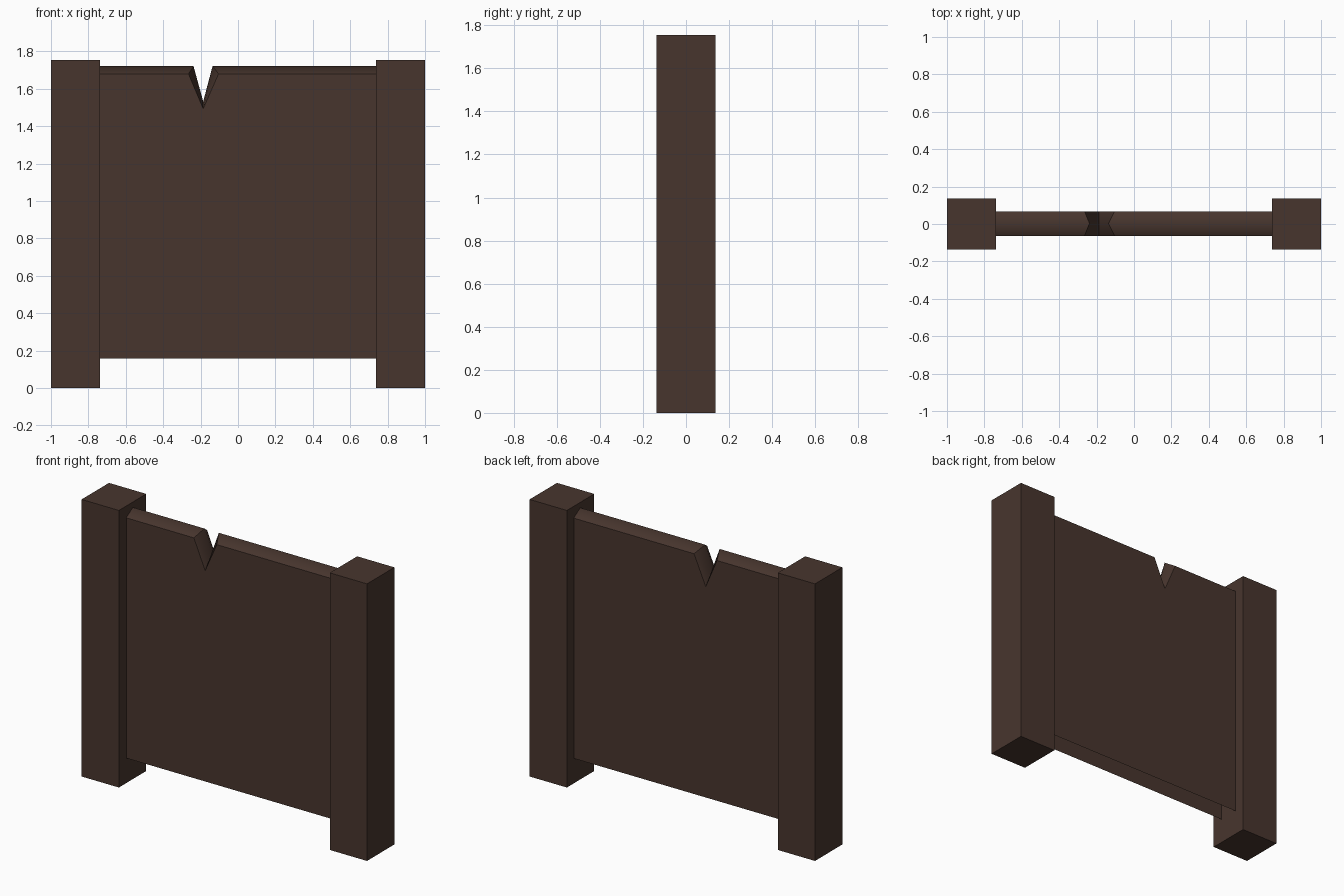
import bpy, bmesh

if "Cube" in bpy.data.objects:
    bpy.data.objects.remove(bpy.data.objects["Cube"])

wood = bpy.data.materials.new("dark_wood")
wood.diffuse_color = (0.064, 0.036, 0.027, 1)
wood.use_nodes = True
wood.node_tree.nodes["Principled BSDF"].inputs["Base Color"].default_value = wood.diffuse_color


def finish(bm, name):
    me = bpy.data.meshes.new(name)
    bm.to_mesh(me)
    bm.free()
    me.materials.append(wood)
    ob = bpy.data.objects.new(name, me)
    bpy.context.collection.objects.link(ob)
    return ob


# Square posts on both sides
IN, H, D = 0.739, 1.755, 0.137
for side, name in ((-1, "left_post"), (1, "right_post")):
    bm = bmesh.new()
    bmesh.ops.create_cube(bm, size=1)
    for v in bm.verts:
        v.co = (side * (1 + IN) / 2 + v.co.x * (1 - IN), v.co.y * 2 * D, (v.co.z + 0.5) * H)
    finish(bm, name)

# Panel: front and back sheets, ridged top edge with a notch, open underneath
edge = [(-IN, 1.68), (-0.265, 1.68), (-0.186, 1.493), (-0.104, 1.68), (IN, 1.68)]
ridge = [(-IN, 1.721), (-0.238, 1.721), (-0.186, 1.532), (-0.136, 1.721), (IN, 1.721)]
Y0, YM, Y1, BOTTOM = -0.063, 0.003, 0.068, 0.158
bm = bmesh.new()
rows = [[bm.verts.new((x, y, z)) for x, z in line]
        for y, line in ((Y0, edge), (YM, ridge), (Y1, edge))]
for a, b in zip(rows, rows[1:]):
    for i in range(4):
        f = bm.faces.new((a[i], a[i + 1], b[i + 1], b[i]))
        f.smooth = True
for row, y in ((rows[0], Y0), (rows[2], Y1)):
    low = [bm.verts.new((x, y, BOTTOM)) for x, z in edge]
    for i in range(4):
        loop = (low[i], low[i + 1], row[i + 1], row[i])
        bm.faces.new(loop if y < 0 else loop[::-1])
# only the ridge line stays soft
for e in bm.edges:
    e.smooth = all(v in rows[1] for v in e.verts)
# merge the strips of each sheet into one face
sheet = [e for e in bm.edges if len(e.link_faces) == 2
         and all(abs(f.normal.y) > 0.99 or not f.smooth for f in e.link_faces)]
bmesh.ops.dissolve_edges(bm, edges=sheet, use_verts=True)
finish(bm, "notched_panel")
